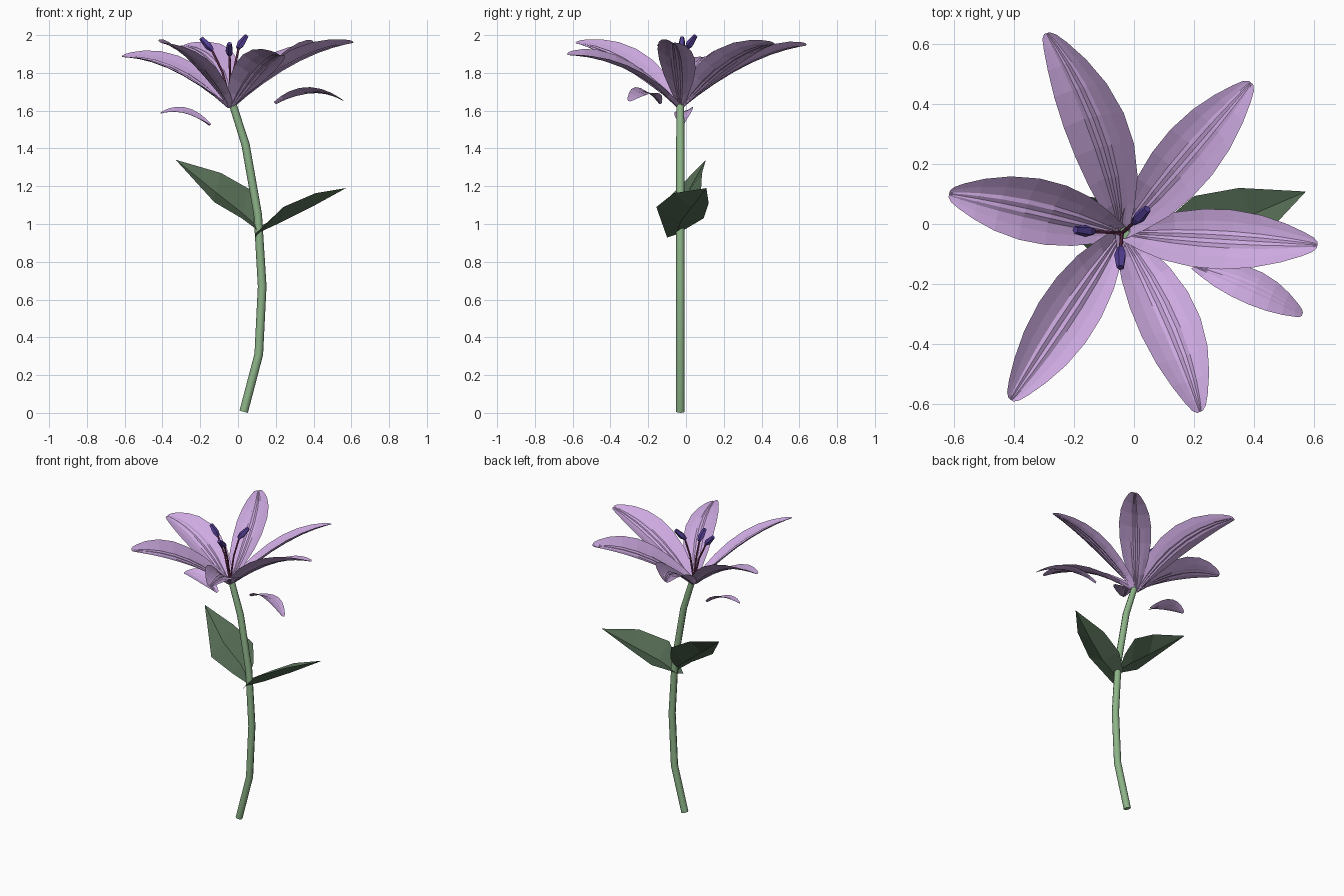
import bpy, bmesh, math
from mathutils import Vector

old = bpy.data.objects.get("Cube")
if old:
    bpy.data.objects.remove(old, do_unlink=True)


def material(name, rgb):
    m = bpy.data.materials.new(name)
    m.use_nodes = True
    m.diffuse_color = (*rgb, 1)
    m.node_tree.nodes["Principled BSDF"].inputs["Base Color"].default_value = (*rgb, 1)
    return m


LILAC = material("lilac petal", (0.61, 0.40, 0.75))
STEM = material("stem green", (0.27, 0.46, 0.25))
LEAF = material("dark leaf green", (0.09, 0.15, 0.09))
PURPLE = material("deep purple", (0.09, 0.05, 0.30))
WINE = material("wine red", (0.22, 0.05, 0.13))


def finish(name, bm, mat):
    mesh = bpy.data.meshes.new(name)
    bm.to_mesh(mesh)
    bm.free()
    mesh.materials.append(mat)
    obj = bpy.data.objects.new(name, mesh)
    bpy.context.collection.objects.link(obj)
    return obj


def skin(bm, rows, closed=False):
    """Bridge consecutive rows of points with quads."""
    grid = [[bm.verts.new(p) for p in row] for row in rows]
    n = len(rows[0])
    for a, b in zip(grid, grid[1:]):
        for i in range(n if closed else n - 1):
            j = (i + 1) % n
            bm.faces.new((a[i], a[j], b[j], b[i]))
    return grid


def tube(name, path, radii, mat, sides=8, smooth=False):
    pts = [Vector(p) for p in path]
    rows = []
    for i, p in enumerate(pts):
        along = (pts[min(i + 1, len(pts) - 1)] - pts[max(i - 1, 0)]).normalized()
        u = along.cross(Vector((0, 1, 0))).normalized()
        v = along.cross(u)
        ring = [math.tau * k / sides for k in range(sides)]
        rows.append([p + radii[i] * (u * math.cos(a) + v * math.sin(a)) for a in ring])
    bm = bmesh.new()
    grid = skin(bm, rows, closed=True)
    bm.faces.new(grid[0])
    bm.faces.new(grid[-1])
    bmesh.ops.recalc_face_normals(bm, faces=bm.faces[:])
    obj = finish(name, bm, mat)
    for p in obj.data.polygons:
        p.use_smooth = smooth and len(p.vertices) == 4


# Petal outline (position along length, half width) and pleated cross-section (side, height)
OUTLINE = [(0, .2), (.12, .52), (.25, .8), (.4, .97), (.55, 1), (.7, .88),
           (.83, .65), (.93, .4), (.98, .24), (1, .1)]
PLEATS = [(-1, 1), (-.6, .36), (-.28, .0), (-.14, .14), (0, -.03),
          (.14, .14), (.28, .0), (.6, .36), (1, 1)]


def petal(name, start, tip, arch, width, bend, cup, roll):
    start, tip = Vector(start), Vector(tip)
    span = tip - start
    side = Vector((-span.y, span.x, 0)).normalized()
    rows = []
    for t, w in OUTLINE:
        hump = 4 * t * (1 - t)
        mid = start.lerp(tip, t) + side * bend * hump
        mid.z += arch * hump
        slope = Vector((span.x, span.y, span.z + 4 * arch * (1 - 2 * t)))
        up = slope.cross(side).normalized()
        depth = cup * (w if t > .4 else 1 - .5 * (.4 - t))
        rows.append([mid + side * s * w * width + up * (h * depth + s * w * roll)
                     for s, h in PLEATS])
    bm = bmesh.new()
    skin(bm, rows)
    finish(name, bm, LILAC)


# Stem
tube("stem", [(.03, -.03, .006), (.11, -.03, .31), (.128, -.03, .67),
              (.105, -.03, 1.05), (.04, -.03, 1.42), (-.03, -.03, 1.64)],
     [.023, .023, .023, .022, .022, .02], STEM, smooth=True)

# Flower petals, all twisted the same way: tip, arch, half width, sideways bend
heart = Vector((-.04, -.03, 1.615))
for i, (tip, arch, width, bend) in enumerate([
        ((.61, -.07, 1.96), .066, .1, 0),
        ((.39, .47, 1.955), .066, .102, 0),
        ((-.29, .635, 1.945), .066, .102, -.045),
        ((-.615, .1, 1.885), .07, .107, -.01),
        ((-.41, -.585, 1.96), .066, .102, 0),
        ((.22, -.625, 1.895), .07, .102, .025)]):
    away = Vector((tip[0], tip[1], 0)).normalized() * .012
    petal(f"flower_petal_{i + 1}", heart + away, tip, arch, width, bend, .032, -.03)

# Falling petals
petal("falling_petal_left", (.2, -.14, 1.635), (.56, -.3, 1.65), .055, .058, .015, .012, -.015)
petal("falling_petal_right", (-.15, -.02, 1.52), (-.41, -.005, 1.585), .038, .05, 0, .012, -.014)

# Stamens: anther bottom and top, with a bowed filament
for i, (low, high) in enumerate([((-.135, -.025, 1.92), (-.195, -.02, 1.985)),
                                 ((-.045, -.08, 1.895), (-.045, -.145, 1.955)),
                                 ((0, .005, 1.93), (.045, .05, 1.995))]):
    low, high = Vector(low), Vector(high)
    foot = Vector((-.04, -.03, 1.64))
    bow = foot.lerp(low, .45) + Vector((0, 0, .04))
    tube(f"filament_{i + 1}", [foot, bow, low.lerp(high, .1)], [.007, .006, .006], WINE, 6)
    tube(f"anther_{i + 1}", [low, low.lerp(high, .35), high], [.012, .021, .013], PURPLE, 5)


# Folded leaves: rows of back edge, midrib and front edge, then the tip
def leaf(name, rows, tip):
    bm = bmesh.new()
    last = skin(bm, rows)[-1]
    end = bm.verts.new(tip)
    for a, b in zip(last, last[1:]):
        bm.faces.new((a, b, end))
    finish(name, bm, LEAF)


leaf("leaf_right", [
    [(.1, .03, 1.08), (.1, -.03, .99), (.1, -.05, .97)],
    [(.06, .08, 1.185), (.02, 0, 1.06), (.02, -.09, 1.03)],
    [(-.09, .085, 1.27), (-.12, .01, 1.17), (-.125, -.115, 1.115)]],
    (-.33, .105, 1.34))
leaf("leaf_left", [
    [(.09, .0, .975), (.09, -.05, .945), (.09, -.1, .928)],
    [(.2, .093, 1.03), (.23, -.03, 1.01), (.24, -.157, 1.09)],
    [(.35, .12, 1.11), (.39, .03, 1.09), (.41, -.065, 1.163)]],
    (.572, .108, 1.19))
